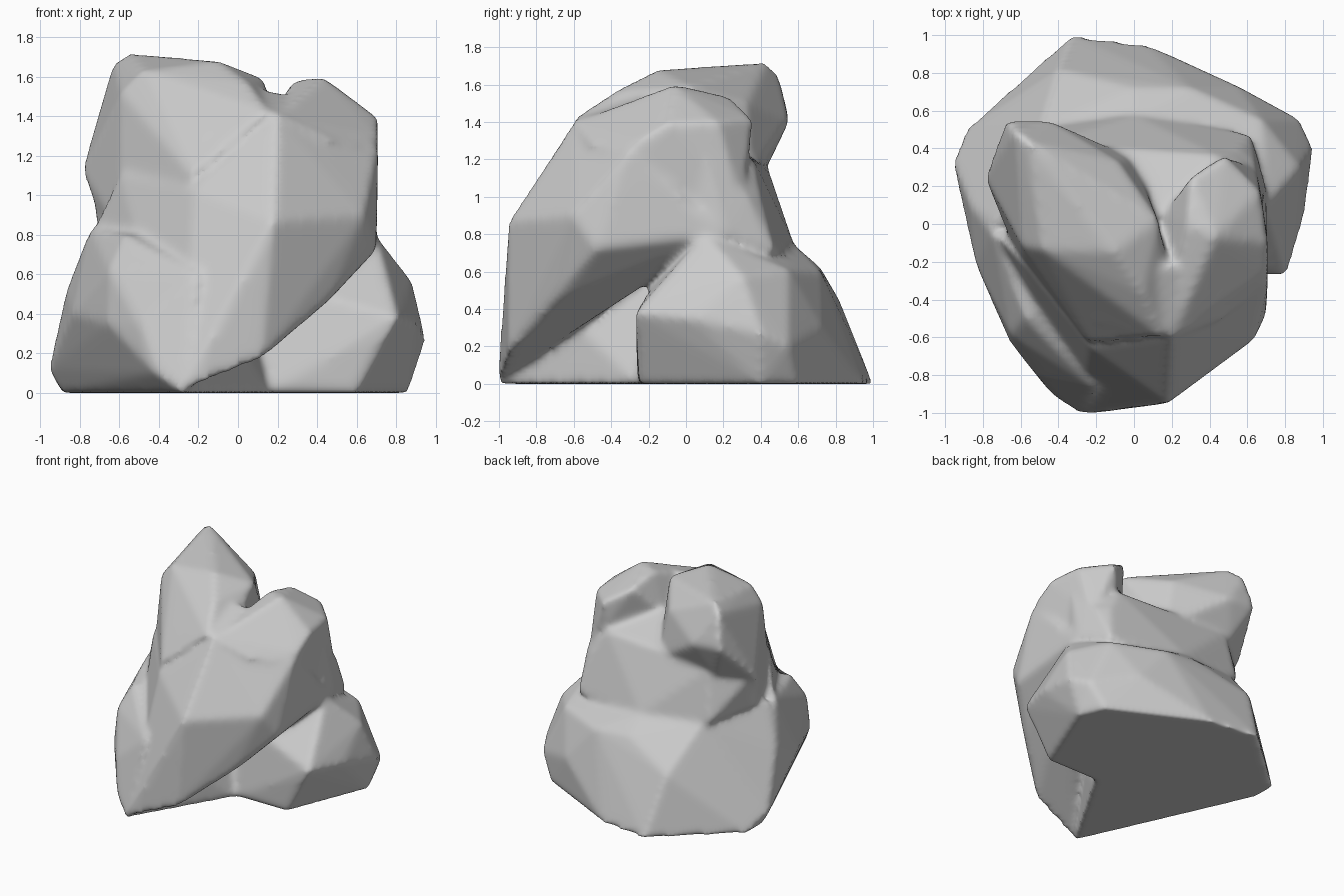
import bpy, bmesh


def add_lump(bm, pts):
    """Convex rock lump spanned by a few corner points."""
    verts = [bm.verts.new(p) for p in pts]
    res = bmesh.ops.convex_hull(bm, input=verts)
    loose = {g for g in res["geom_interior"] + res["geom_unused"]
             if isinstance(g, bmesh.types.BMVert) and not g.link_faces}
    bmesh.ops.delete(bm, geom=list(loose), context='VERTS')


bm = bmesh.new()

# wide base slab sloping up toward the neck
add_lump(bm, [(-.88, .3, 0), (-.89, .5, 0), (-.33, 1, 0), (.07, .95, 0), (.77, .6, 0),
              (.86, .4, 0), (.6, -.25, 0), (.16, -.26, 0), (.95, .4, .27), (.88, .55, .2),
              (.9, .03, .35), (.81, -.27, .38), (.88, .3, .57), (.7, .1, .8),
              (.55, .73, .3), (.68, .55, .61), (.3, .72, .6), (0, .72, .62), (0, .57, .75),
              (-.4, .82, .45), (-.96, .33, .12), (-.87, .1, .52), (-.74, 0, .83),
              (-.5, .5, .78)])

# front left foot
add_lump(bm, [(-.28, -1.01, 0), (-.38, -.8, 0), (-.88, .3, 0), (.16, -.26, 0), (-.42, -.92, .1),
              (-.66, -.62, .35), (-.65, -.59, .62), (-.57, -.5, .8), (-.5, -.82, .35),
              (-.84, -.21, .4), (-.96, .33, .12), (-.87, .1, .52),
              (-.75, -.05, .83), (-.2, -.88, .6), (0, 0, .8)])

# overhanging front body
add_lump(bm, [(-.28, -1.01, .01), (.12, -.95, .17), (.18, -.95, .87), (.45, -.7, .45),
              (.7, -.48, .72), (.64, -.61, .9), (.71, -.3, 1.25), (-.23, -.66, 1.03),
              (-.6, -.2, 1.1), (-.74, -.05, .83), (.2, -.6, 1.4), (.7, .2, .8),
              (0, -.2, 1.35)])

# neck joining body and base at the back
add_lump(bm, [(.62, .48, .7), (0, .58, .74), (-.55, .5, .78), (-.72, .15, .84),
              (.7, .2, .8), (.64, .33, 1), (.56, .4, 1), (.68, .1, 1.25), (.45, .36, 1.2),
              (-.08, .38, 1.2), (-.5, .43, 1.18), (-.74, .25, 1.1), (-.6, -.2, .8),
              (.6, -.3, .8), (.1, .05, 1.36)])

# left peak, leaning backward
add_lump(bm, [(-.63, .49, 1.67), (-.55, .43, 1.72), (-.1, -.15, 1.68), (.13, .02, 1.59),
              (-.08, .33, 1.5), (-.45, .55, 1.4), (-.68, .55, 1.42), (-.79, .25, 1.12),
              (.18, -.2, 1.47), (-.6, -.16, 1.15), (-.59, -.12, 1.52), (-.48, -.14, 1.63),
              (.15, -.6, 1.42), (.05, -.37, 1.57), (-.55, .43, 1.15), (0, .35, 1.1),
              (-.23, -.64, 1.1), (-.7, .1, .88), (-.6, -.22, .82)])

# right peak
add_lump(bm, [(.28, 0, 1.58), (.43, -.07, 1.6), (.3, .25, 1.53), (.48, .36, 1.42),
              (.67, .17, 1.4), (.71, -.1, 1.39), (.71, -.25, 1.3), (.6, -.4, 1.25),
              (.7, -.4, .95), (.15, .05, 1.3), (.2, -.25, 1.46), (.2, -.6, 1.4),
              (.45, .34, 1.25), (.65, .3, .95)])

# brow bridging the two peaks at the front
add_lump(bm, [(-.1, -.25, 1.58), (.19, -.2, 1.47), (0, -.38, 1.52), (.2, -.6, 1.41),
              (.42, -.2, 1.48), (.6, -.4, 1.25), (.45, -.52, 1.28), (-.2, -.52, 1.3),
              (.1, -.3, 1)])

bmesh.ops.recalc_face_normals(bm, faces=bm.faces[:])
mesh = bpy.data.meshes.new("boulder")
bm.to_mesh(mesh)
bm.free()
rock = bpy.data.objects.new("boulder", mesh)
bpy.context.collection.objects.link(rock)

# fuse the lumps and soften the joins
fuse = rock.modifiers.new("fuse", 'REMESH')
fuse.mode = 'VOXEL'
fuse.voxel_size = 0.022
fuse.use_smooth_shade = True
soft = rock.modifiers.new("soften", 'SMOOTH')
soft.factor = 0.5
soft.iterations = 10
